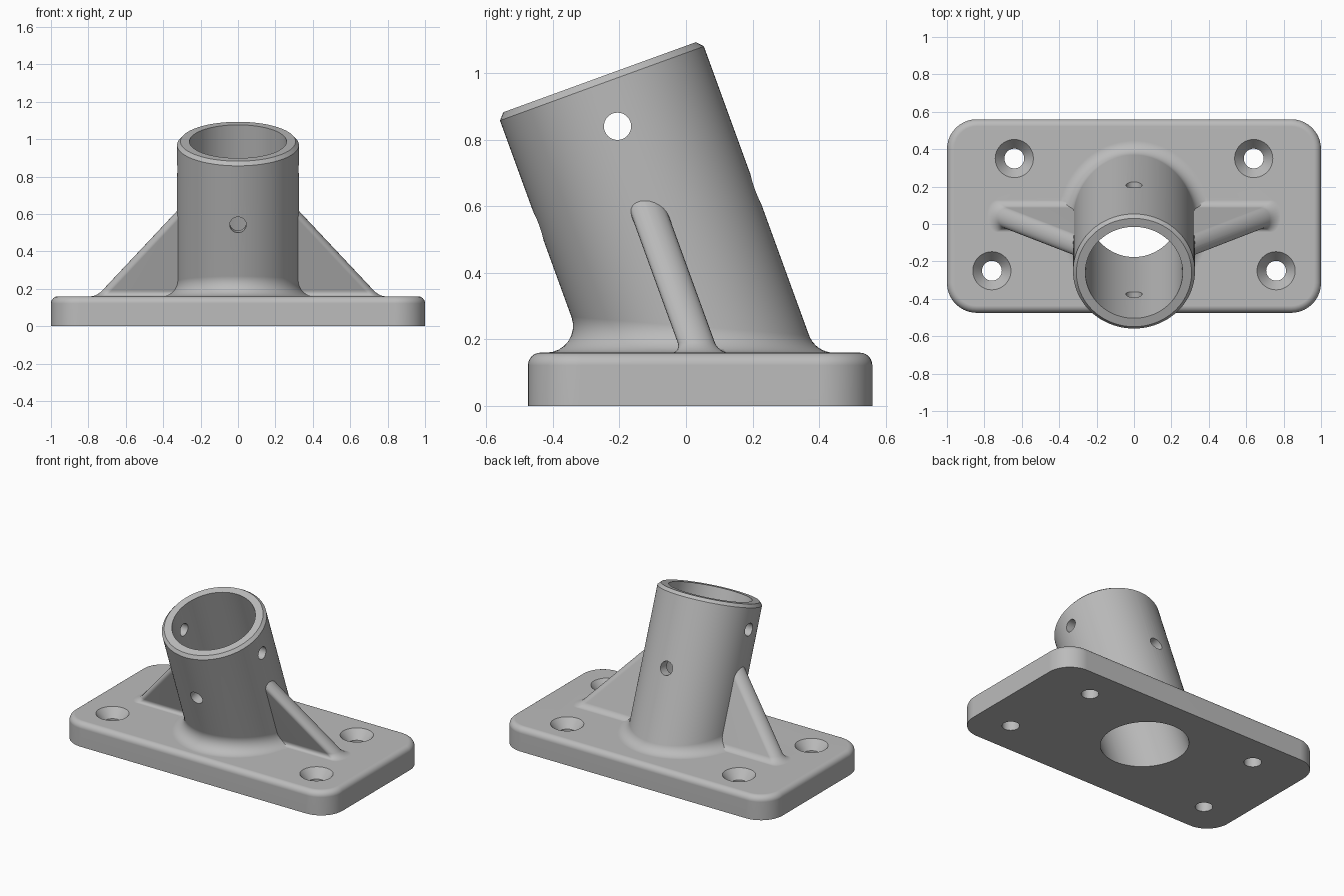
import bpy, bmesh
from math import sin, cos, tan, pi, radians, sqrt
from mathutils import Vector

if "Cube" in bpy.data.objects:
    bpy.data.objects.remove(bpy.data.objects["Cube"])

TILT = radians(20)
AXIS = Vector((0, -sin(TILT), cos(TILT)))     # tube direction
SIDE = Vector((0, cos(TILT), sin(TILT)))      # across the tube, towards the back
FOOT = Vector((0, 0.1, 0))                    # tube axis meets the ground
PLATE = 0.16                                  # plate thickness
R, BORE, LENGTH = 0.326, 0.26, 1.051

metal = bpy.data.materials.new("grey metal")
metal.use_nodes = True
GREY = (0.5, 0.5, 0.5, 1)
metal.diffuse_color = GREY
metal.node_tree.nodes["Principled BSDF"].inputs["Base Color"].default_value = GREY


def loft(name, rings):
    """Closed solid skinned through equal rings of points."""
    bm = bmesh.new()
    rows = [[bm.verts.new(p) for p in ring] for ring in rings]
    n = len(rows[0])
    for a, b in zip(rows, rows[1:]):
        for i in range(n):
            j = (i + 1) % n
            bm.faces.new((a[i], a[j], b[j], b[i]))
    bm.faces.new(rows[0][::-1])
    bm.faces.new(rows[-1])
    bmesh.ops.recalc_face_normals(bm, faces=bm.faces)
    mesh = bpy.data.meshes.new(name)
    bm.to_mesh(mesh)
    bm.free()
    mesh.materials.append(metal)
    ob = bpy.data.objects.new(name, mesh)
    bpy.context.collection.objects.link(ob)
    return ob


def turned(name, origin, direction, profile, sides=48):
    """Round solid about a line, from (distance, radius) pairs."""
    d = Vector(direction).normalized()
    u = d.orthogonal().normalized()
    v = d.cross(u)
    turns = [2 * pi * i / sides for i in range(sides)]
    return loft(name, [[Vector(origin) + d * s + (u * cos(t) + v * sin(t)) * r
                        for t in turns] for s, r in profile])


def combine(target, other, operation):
    mod = target.modifiers.new("combine", "BOOLEAN")
    mod.operation, mod.solver, mod.object = operation, "EXACT", other
    bpy.context.view_layer.objects.active = target
    bpy.ops.object.modifier_apply(modifier=mod.name)
    bpy.data.objects.remove(other)


def rounded_rectangle(inset, z, radius=0.16, steps=10):
    x, back, front = 1.0, 0.56, -0.475
    corners = [(x, back), (-x, back), (-x, front), (x, front)]
    ring = []
    for k, (cx, cy) in enumerate(corners):
        cx -= radius if cx > 0 else -radius
        cy -= radius if cy > 0 else -radius
        for i in range(steps + 1):
            t = (k + i / steps) * pi / 2
            ring.append((cx + (radius - inset) * cos(t), cy + (radius - inset) * sin(t), z))
    return ring


# Mounting plate with a rounded top edge
edge = 0.038
turns = [i / 6 * pi / 2 for i in range(7)]
plate = loft("mounting_bracket", [rounded_rectangle(0, 0)] + [
    rounded_rectangle(edge * (1 - cos(t)), PLATE - edge * (1 - sin(t))) for t in turns])


# Tilted tube with a rolled fillet at the foot
def tube_rings(fillet=0.08, sides=96, steps=8):
    columns = []
    for i in range(sides):
        t = 2 * pi * i / sides
        normal = Vector((cos(t), 0, 0)) + SIDE * sin(t)
        z = PLATE + fillet
        centre = FOOT + Vector(((R + fillet) * cos(t),
                                -z * tan(TILT) + (R + fillet) * sin(t) / cos(TILT), z))
        down = Vector((0, 0, -1))
        arc = [centre + down.slerp(-normal, k / steps) * fillet for k in range(steps + 1)]
        top = FOOT + AXIS * LENGTH
        columns.append([arc[0] + down * 0.06] + arc
                       + [top - AXIS * 0.02 + normal * R, top + normal * (R - 0.018)])
    return list(zip(*columns))


combine(plate, loft("socket_tube", tube_rings()), "UNION")


# Side ribs following the tilt of the tube, flared where they meet the plate
def rib_ring(side, z, flare):
    reach = 0.755 - 0.94 * (z - PLATE) + flare
    half, nose = 0.056 + flare, 0.05
    y = FOOT.y - z * tan(TILT)
    outline = [(0.1, -half)]
    for i in range(13):
        t = -pi / 2 + pi * i / 12
        outline.append((reach - nose + nose * cos(t), half * sin(t)))
    outline.append((0.1, half))
    return [(side * px, y + py, z) for px, py in outline]


foot = 0.03
for side, name in ((1, "left_rib"), (-1, "right_rib")):
    levels = [(PLATE - 0.05, foot)]
    for i in range(7):
        rise = foot * (1 - cos(i / 6 * pi / 2))
        levels.append((PLATE + rise, foot - sqrt(foot ** 2 - (foot - rise) ** 2)))
    levels.append((0.655, 0))
    combine(plate, loft(name, [rib_ring(side, z, f) for z, f in levels]), "UNION")

# Bore through tube and plate
combine(plate, turned("bore", FOOT, AXIS, [(-0.3, BORE), (1.3, BORE)], 96), "DIFFERENCE")

# Cross holes for pins: side to side, and front to back
cross = FOOT + AXIS * 0.894
combine(plate, turned("side_pin_hole", cross, (1, 0, 0), [(-0.5, 0.041), (0.5, 0.041)], 32),
        "DIFFERENCE")
cross = FOOT + AXIS * 0.635
pitch = radians(9.5)
combine(plate, turned("front_pin_hole", cross, (0, cos(pitch), sin(pitch)),
                      [(-0.5, 0.044), (0.5, 0.044)], 32), "DIFFERENCE")

# Countersunk screw holes
for side in (1, -1):
    for x, y in ((0.64, 0.35), (0.76, -0.25)):
        combine(plate, turned("screw_hole", (side * x, y, 0), (0, 0, 1),
                              [(-0.1, 0.053), (0.1, 0.053), (PLATE, 0.102), (0.2, 0.14)]),
                "DIFFERENCE")

# Smooth shading with crisp edges
bpy.ops.object.select_all(action="DESELECT")
plate.select_set(True)
bpy.context.view_layer.objects.active = plate
bpy.ops.object.shade_smooth_by_angle(angle=radians(32))
weighted = plate.modifiers.new("even shading", "WEIGHTED_NORMAL")
weighted.keep_sharp = True
